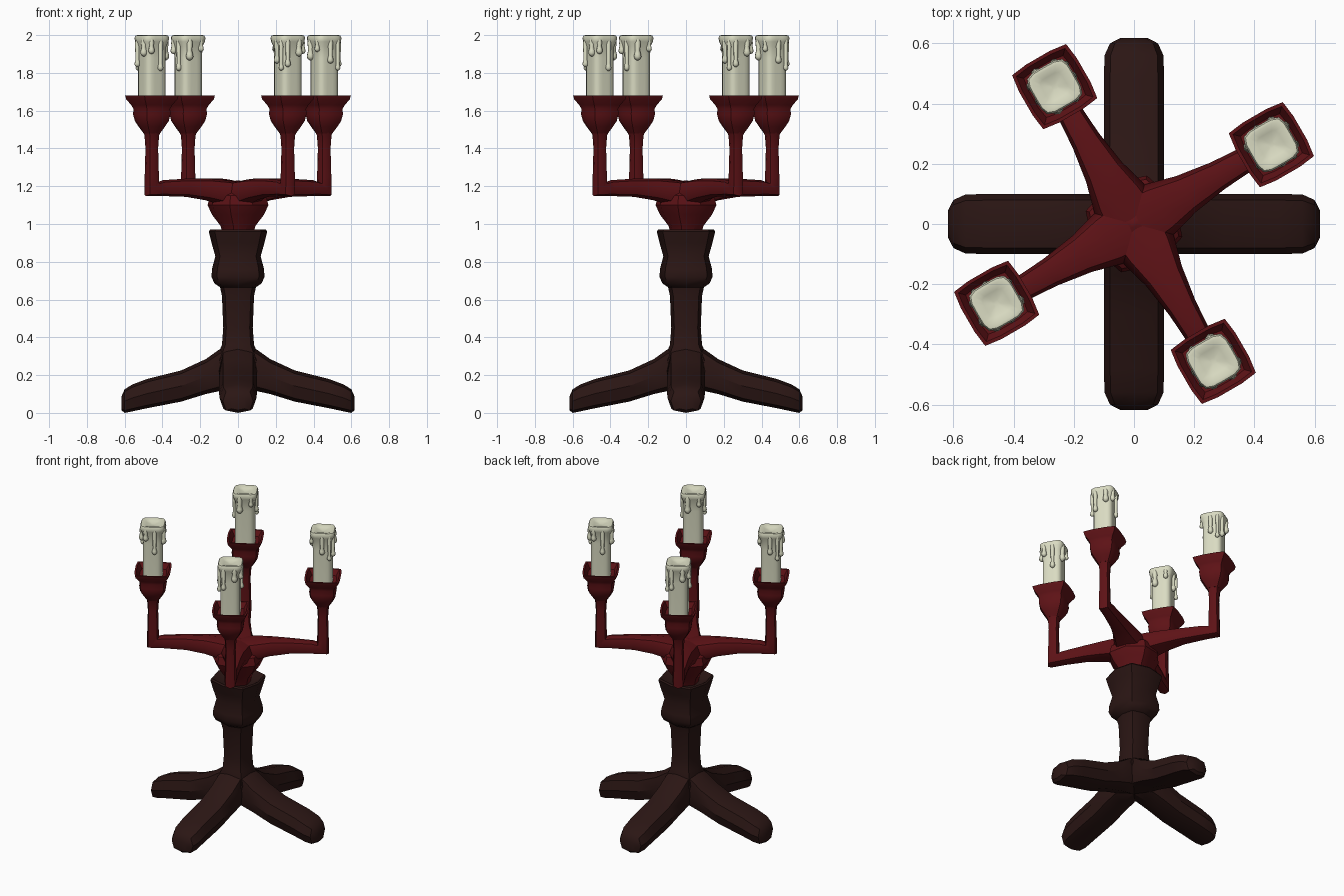
import bpy, bmesh
from math import sin, cos, pi, radians
from mathutils import Matrix, Vector

if "Cube" in bpy.data.objects:
    bpy.data.objects.remove(bpy.data.objects["Cube"])


def material(name, rgb):
    m = bpy.data.materials.new(name)
    m.diffuse_color = (*rgb, 1)
    m.use_nodes = True
    m.node_tree.nodes["Principled BSDF"].inputs["Base Color"].default_value = m.diffuse_color
    return m


WOOD = material("dark_wood", (0.024, 0.008, 0.007))
RED = material("red_metal", (0.11, 0.006, 0.008))
WAX = material("wax", (0.70, 0.71, 0.54))


def section(w, h, p, n):
    """Rounded square outline; larger p gives squarer corners."""
    pts = []
    for i in range(n):
        c, s = cos(2 * pi * i / n), sin(2 * pi * i / n)
        r = (abs(c) ** p + abs(s) ** p) ** (-1 / p)
        pts.append((w * r * c, h * r * s))
    return pts


def flat_ring(half, z, p=3, n=8, cx=0, cy=0):
    return [Vector((cx + x, cy + y, z)) for x, y in section(half, half, p, n)]


def tilted_ring(r, z, tilt, w, h, p=2.6, n=8):
    """Ring across a path in the x-z plane; tilt 0 runs outward, 90 runs up."""
    a = radians(tilt)
    return [Vector((r - v * sin(a), u, z + v * cos(a))) for u, v in section(w, h, p, n)]


def add_loft(bm, rings):
    rows = [[bm.verts.new(co) for co in ring] for ring in rings]
    n = len(rows[0])
    for a, b in zip(rows, rows[1:]):
        for i in range(n):
            bm.faces.new((a[i], a[(i + 1) % n], b[(i + 1) % n], b[i]))
    bm.faces.new(rows[0][::-1])
    bm.faces.new(rows[-1])


def build(name, lofts, mat, turn=0, smooth=35):
    bm = bmesh.new()
    for rings in lofts:
        add_loft(bm, rings)
    bmesh.ops.recalc_face_normals(bm, faces=bm.faces)
    bm.transform(Matrix.Rotation(radians(turn), 4, 'Z'))
    me = bpy.data.meshes.new(name)
    bm.to_mesh(me)
    bm.free()
    me.materials.append(mat)
    ob = bpy.data.objects.new(name, me)
    bpy.context.collection.objects.link(ob)
    bpy.context.view_layer.objects.active = ob
    ob.select_set(True)
    bpy.ops.object.shade_smooth_by_angle(angle=radians(smooth))
    ob.select_set(False)
    return ob


# Column with flared collar and a shallow socket on top
column = [(.10, .14), (.12, .28), (.085, .36), (.078, .45), (.085, .62), (.095, .665),
          (.125, .685), (.14, .72), (.138, .76), (.12, .83), (.14, .90), (.155, .96),
          (.148, .97), (.10, .94)]
build("column", [[flat_ring(h, z) for h, z in column]], WOOD)

# Four feet: distance out, bottom, top, half width
foot = [(0, .13, .38, .08), (.10, .115, .335, .10), (.17, .10, .285, .10),
        (.30, .06, .225, .10), (.48, .025, .18, .10), (.56, .008, .15, .098),
        (.60, 0, .125, .08), (.618, .015, .085, .045)]
for k in range(4):
    rings = [tilted_ring(r, (b + t) / 2, 0, w, (t - b) / 2, 3) for r, b, t, w in foot]
    build(f"foot_{k + 1}", [rings], WOOD, 90 * k)

# Hub the arms grow from
hub = [(.075, .93), (.09, .99), (.135, 1.05), (.157, 1.10), (.145, 1.15), (.08, 1.20), (.01, 1.23)]
build("hub", [[flat_ring(h, z, 2.4) for h, z in hub]], RED, 30)

R = 0.527          # distance of candles from the centre
# Arm: distance out, height, tilt, half width, half height
arm = [(0, 1.15, 0, .11, .075), (.10, 1.168, 0, .095, .068), (.20, 1.184, 0, .068, .058),
       (.32, 1.192, 0, .05, .048), (.46, 1.19, 0, .04, .042), (R, 1.185, 45, .038, .052),
       (R, 1.25, 90, .036, .036), (R, 1.40, 90, .032, .032), (R, 1.47, 90, .037, .037),
       (R, 1.50, 90, .05, .05)]
# Cup: half width, height, squareness; ends inside the recess
cup = [(.04, 1.48, 3), (.062, 1.515, 3.5), (.078, 1.545, 4), (.083, 1.58, 5), (.08, 1.61, 6),
       (.087, 1.63, 8), (.106, 1.66, 10), (.111, 1.68, 10), (.10, 1.68, 10), (.082, 1.645, 8)]
# Candle: half width, height; softened lip and dished top
candle = [(.061, 1.62), (.061, 1.88), (.064, 1.94), (.074, 1.965), (.077, 1.985),
          (.072, 1.998), (.062, 2.0), (.04, 1.99), (.01, 1.982)]
# Wax drips per side: offset along the side, length, radius
drips = [[(-.038, .13, .015), (.03, .07, .018)], [(-.04, .06, .016), (.015, .15, .015)],
         [(-.03, .09, .019), (.04, .05, .014)], [(0, .11, .016), (.045, .15, .013)]]


def drip(side, offset, length, rad):
    p = Matrix.Rotation(side * pi / 2, 3, 'Z') @ Vector((.066, offset, 0))
    low = 1.975 - length
    shape = [(.2, low - rad), (.8, low - rad * .6), (1.1, low), (.95, low + rad * .8),
             (.7, low + rad * 1.8), (.9, 1.96), (.5, 1.985)]
    return [flat_ring(rad * s, z, 2, 8, R + p.x, p.y) for s, z in shape]


for k in range(4):
    turn = 30 + 90 * k
    build(f"arm_{k + 1}", [[tilted_ring(*a) for a in arm]], RED, turn, 45)
    build(f"cup_{k + 1}", [[flat_ring(h, z, p, 16, R) for h, z, p in cup]], RED, turn)
    wax = [[flat_ring(h, z, 5, 24, R) for h, z in candle]]
    wax += [drip(s, *d) for s, row in enumerate(drips) for d in row]
    build(f"candle_{k + 1}", wax, WAX, turn, 50)
